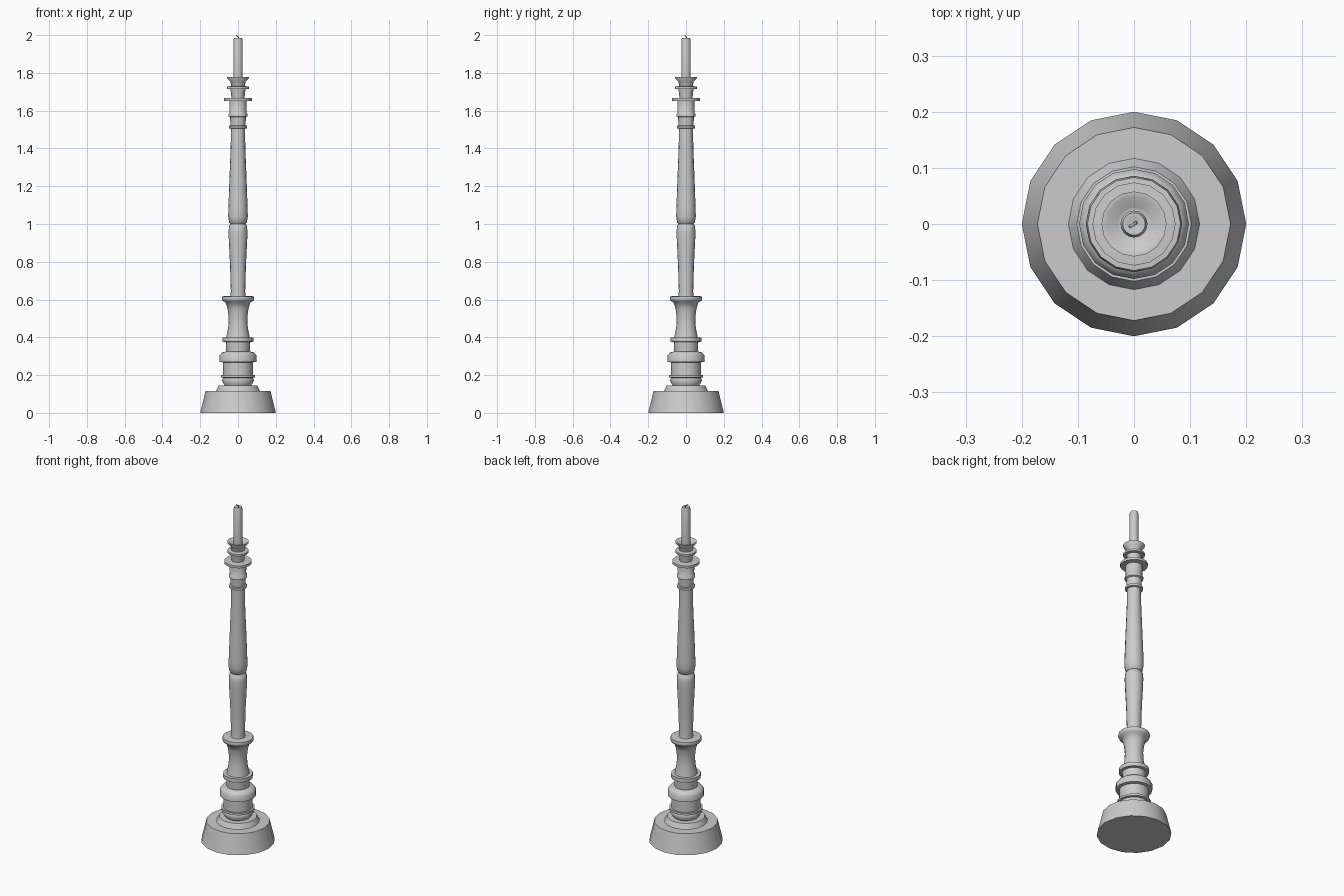
import bpy, bmesh, math

cube = bpy.data.objects.get("Cube")
if cube:
    bpy.data.objects.remove(cube, do_unlink=True)

SIDES = 16

grey = bpy.data.materials.new("plain grey")
grey.use_nodes = True
colour = (0.6, 0.6, 0.6, 1)
grey.diffuse_color = colour
grey.node_tree.nodes["Principled BSDF"].inputs["Base Color"].default_value = colour


def lathe(name, profile):
    """Turn (radius, height) points, listed bottom to top, around the z axis."""
    bm = bmesh.new()
    rings = []
    for r, z in profile:
        if r == 0:
            rings.append([bm.verts.new((0, 0, z))])
            continue
        angles = [2 * math.pi * i / SIDES for i in range(SIDES)]
        rings.append([bm.verts.new((r * math.cos(a), r * math.sin(a), z)) for a in angles])
    for low, high in zip(rings, rings[1:]):
        for i in range(SIDES):
            j = (i + 1) % SIDES
            corners = [low[i % len(low)], low[j % len(low)],
                       high[j % len(high)], high[i % len(high)]]
            bm.faces.new(list(dict.fromkeys(corners)))
    mesh = bpy.data.meshes.new(name)
    bm.to_mesh(mesh)
    bm.free()
    mesh.materials.append(grey)
    obj = bpy.data.objects.new(name, mesh)
    bpy.context.collection.objects.link(obj)
    bpy.ops.object.select_all(action="DESELECT")
    obj.select_set(True)
    bpy.context.view_layer.objects.active = obj
    bpy.ops.object.shade_smooth_by_angle(angle=math.radians(60))
    return obj


# Each stem part starts where the one below ends
parts = {
    "base": [(0, 0), (0.2, 0), (0.172, 0.116), (0.117, 0.116),
             (0.102, 0.145), (0.07, 0.145)],
    "lower_collar": [(0.07, 0.145), (0.086, 0.172), (0.078, 0.186), (0.091, 0.188),
                     (0.091, 0.2), (0.08, 0.2)],
    "pedestal": [(0.08, 0.2), (0.08, 0.268), (0.098, 0.27), (0.098, 0.304),
                 (0.085, 0.32), (0.062, 0.325)],
    "pedestal_neck": [(0.062, 0.325), (0.065, 0.375), (0.081, 0.377),
                      (0.081, 0.4), (0.062, 0.4)],
    "waisted_stem": [(0.062, 0.4), (0.052, 0.45), (0.049, 0.5), (0.055, 0.55), (0.066, 0.586),
                     (0.08, 0.592), (0.086, 0.605), (0.083, 0.617), (0.04, 0.62)],
    "lower_column": [(0.04, 0.62), (0.038, 0.64), (0.042, 0.78), (0.049, 0.92),
                     (0.05, 0.96), (0.047, 0.99), (0.038, 1)],
    "upper_column": [(0.038, 1), (0.047, 1.01), (0.052, 1.04), (0.051, 1.08),
                     (0.046, 1.22), (0.039, 1.4), (0.037, 1.505)],
    "upper_rings": [(0.037, 1.505), (0.048, 1.507), (0.048, 1.52), (0.04, 1.522),
                    (0.042, 1.566), (0.05, 1.57), (0.05, 1.582), (0.045, 1.588),
                    (0.046, 1.65)],
    "drip_tray": [(0.046, 1.65), (0.074, 1.652), (0.074, 1.666), (0.034, 1.668)],
    "candle_socket": [(0.034, 1.668), (0.04, 1.714), (0.058, 1.715), (0.058, 1.727),
                      (0.036, 1.73), (0.04, 1.752), (0.058, 1.773), (0.058, 1.779),
                      (0.049, 1.779), (0.03, 1.76), (0.024, 1.76)],
    "candle": [(0.024, 1.76), (0.024, 1.975), (0.02, 1.985), (0.012, 1.985), (0, 1.979)],
}
for part_name, points in parts.items():
    lathe(part_name, points)

# Bent wick
curve = bpy.data.curves.new("wick", "CURVE")
curve.dimensions = "3D"
curve.bevel_depth = 0.003
curve.bevel_resolution = 1
curve.use_fill_caps = True
path = [(0.004, 0.003, 1.978), (0.003, 0.002, 1.988), (-0.003, -0.002, 1.994), (-0.008, -0.005, 1.998)]
spline = curve.splines.new("POLY")
spline.points.add(len(path) - 1)
for point, position in zip(spline.points, path):
    point.co = (*position, 1)
curve.materials.append(grey)
wick = bpy.data.objects.new("wick", curve)
bpy.context.collection.objects.link(wick)
